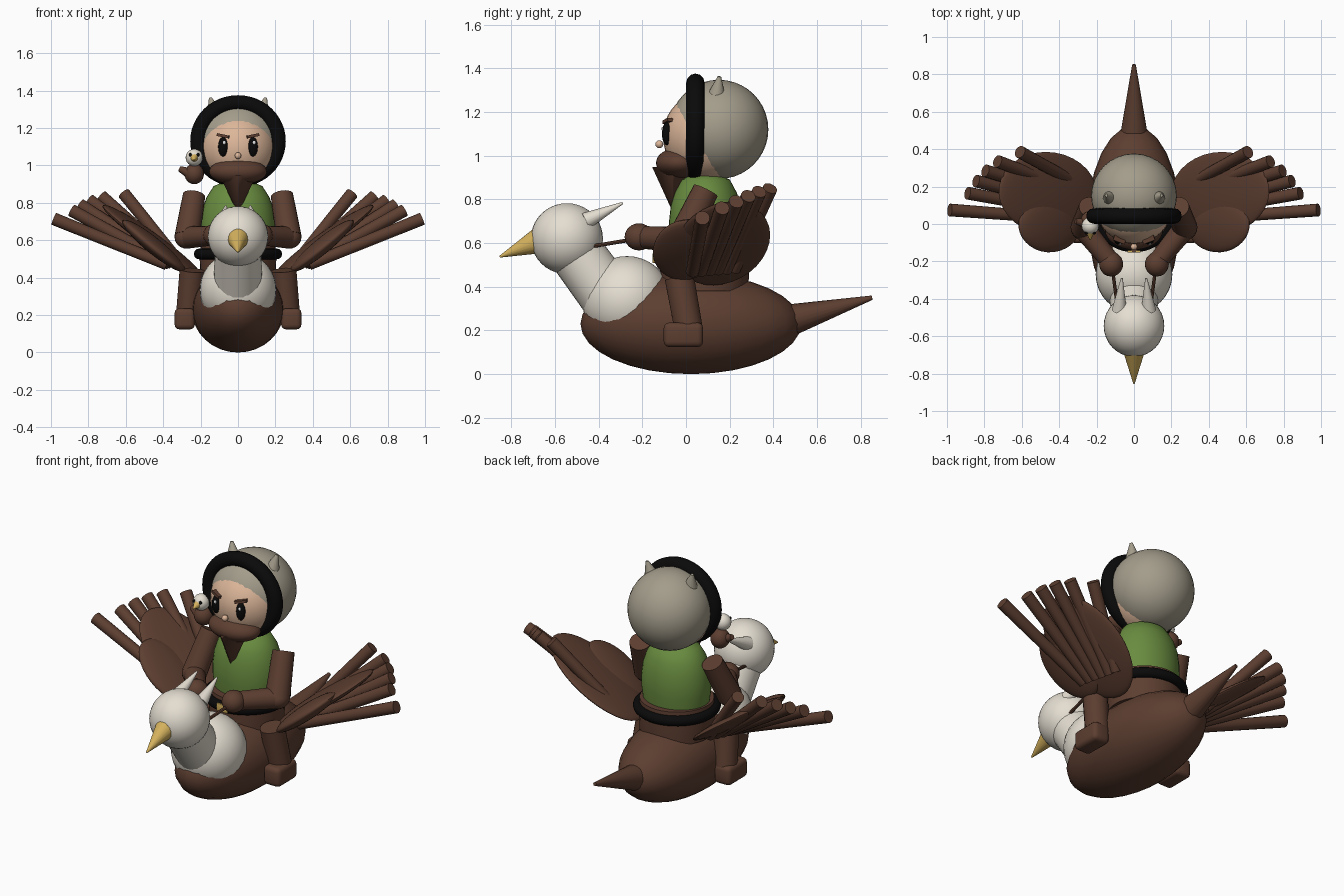
import bpy, bmesh, math
from mathutils import Vector, Matrix

if "Cube" in bpy.data.objects:
    bpy.data.objects.remove(bpy.data.objects["Cube"])


def material(name, rgb):
    m = bpy.data.materials.new(name)
    m.diffuse_color = (*rgb, 1)
    m.use_nodes = True
    m.node_tree.nodes["Principled BSDF"].inputs["Base Color"].default_value = m.diffuse_color
    return m


BROWN = material("brown", (0.108, 0.048, 0.03))
CREAM = material("cream white", (0.78, 0.73, 0.64))
GREY = material("helmet grey", (0.37, 0.335, 0.26))
SKIN = material("skin", (0.72, 0.47, 0.32))
GREEN = material("green", (0.14, 0.26, 0.05))
BLACK = material("black", (0.003, 0.003, 0.003))
YELLOW = material("yellow", (0.66, 0.44, 0.11))
WHITE = material("eye white", (0.9, 0.9, 0.9))


def finish(name, bm, mat, matrix=None, angle=40):
    if matrix:
        bmesh.ops.transform(bm, matrix=matrix, verts=bm.verts)
    bmesh.ops.recalc_face_normals(bm, faces=bm.faces)
    me = bpy.data.meshes.new(name)
    bm.to_mesh(me)
    bm.free()
    ob = bpy.data.objects.new(name, me)
    bpy.context.collection.objects.link(ob)
    me.materials.append(mat)
    bpy.ops.object.select_all(action='DESELECT')
    ob.select_set(True)
    bpy.context.view_layer.objects.active = ob
    bpy.ops.object.shade_smooth_by_angle(angle=math.radians(angle))
    return ob


def ball(name, loc, radii, mat, basis=None, seg=32, rings=20):
    bm = bmesh.new()
    bmesh.ops.create_uvsphere(bm, u_segments=seg, v_segments=rings, radius=1)
    m = Matrix.Translation(loc) @ (basis or Matrix()) @ Matrix.Diagonal((*radii, 1))
    return finish(name, bm, mat, m)


def rod(name, a, b, r1, r2, mat, seg=20):
    a, b = Vector(a), Vector(b)
    bm = bmesh.new()
    bmesh.ops.create_cone(bm, cap_ends=True, segments=seg, radius1=r1, radius2=r2,
                          depth=(b - a).length)
    q = (b - a).to_track_quat('Z', 'Y').to_matrix().to_4x4()
    return finish(name, bm, mat, Matrix.Translation((a + b) / 2) @ q)


def lathe(name, profile, loc, scale, mat, seg=36):
    bm = bmesh.new()
    vs = [bm.verts.new((r, 0, z)) for r, z in profile]
    es = [bm.edges.new(p) for p in zip(vs, vs[1:])]
    bmesh.ops.spin(bm, geom=vs + es, cent=(0, 0, 0), axis=(0, 0, 1),
                   angle=math.tau, steps=seg)
    bmesh.ops.remove_doubles(bm, verts=bm.verts, dist=1e-4)
    return finish(name, bm, mat, Matrix.Translation(loc) @ Matrix.Diagonal((*scale, 1)))


def ring(name, loc, major, minor, mat, rot=None):
    n = 12
    prof = [(major + minor * math.cos(math.tau * i / n), minor * math.sin(math.tau * i / n))
            for i in range(n + 1)]
    ob = lathe(name, prof, (0, 0, 0), (1, 1, 1), mat, 48)
    ob.data.transform(Matrix.Translation(loc) @ (rot or Matrix()))
    return ob


def box(name, loc, size, mat, bevel=0.0, rot=None):
    bm = bmesh.new()
    bmesh.ops.create_cube(bm, size=1)
    bmesh.ops.scale(bm, vec=size, verts=bm.verts)
    if bevel:
        bmesh.ops.bevel(bm, geom=bm.edges[:], offset=bevel, segments=3, profile=0.5,
                        affect='EDGES')
    return finish(name, bm, mat, Matrix.Translation(loc) @ (rot or Matrix()))


# Big bird: body, tail, chest, neck, head, beak
ball("bird_body", (0, 0.022, 0.23), (0.247, 0.505, 0.23), BROWN, seg=24, rings=16)
rod("bird_tail", (0, 0.45, 0.24), (0, 0.852, 0.35), 0.078, 0.01, BROWN)
ball("bird_chest", (0, -0.27, 0.335), (0.205, 0.205, 0.205), CREAM)
rod("bird_neck", (0, -0.33, 0.32), (0, -0.51, 0.565), 0.13, 0.125, CREAM, 28)
ball("bird_head", (0, -0.545, 0.62), (0.162, 0.165, 0.162), CREAM)
rod("bird_beak", (0, -0.675, 0.61), (0, -0.853, 0.537), 0.06, 0.004, YELLOW)
for s in (-1, 1):
    rod("bird_crest", (s * 0.078, -0.46, 0.7), (s * 0.065, -0.29, 0.783), 0.04, 0.005, CREAM)
    ball("bird_eye", (s * 0.081, -0.667, 0.68), (0.005, 0.005, 0.005), BLACK, seg=12, rings=8)

# Wings: two flattened blades and a fan of round feathers per side
TIPS = [(0.985, 0.075, 0.715), (0.89, 0.165, 0.76), (0.845, 0.23, 0.79),
        (0.795, 0.285, 0.815), (0.73, 0.335, 0.835), (0.61, 0.385, 0.85)]


def wing_basis(s, u, v):
    u = Vector((s * u[0], u[1], u[2])).normalized()
    w = u.cross(Vector((s * v[0], v[1], v[2]))).normalized()
    return Matrix((u, w.cross(u), w)).transposed().to_4x4()


for s in (-1, 1):
    ball("wing_blade", (s * 0.46, 0.165, 0.598), (0.325, 0.22, 0.035), BROWN,
         wing_basis(s, (0.80, 0.12, 0.58), (-0.08, 0.97, 0.08)))
    ball("wing_covert", (s * 0.45, 0.0, 0.57), (0.215, 0.152, 0.042), BROWN,
         wing_basis(s, (0.77, 0.05, 0.63), (-0.05, 0.97, 0.05)))
    for i, t in enumerate(TIPS):
        k = i / 5
        root = (s * (0.38 - 0.07 * k), 0.03 + 0.19 * k, 0.47 + 0.01 * k)
        rod("wing_feather", root, (s * t[0], t[1], t[2]), 0.03, 0.034, BROWN, 16)

# Rider: hips, belt, torso
lathe("rider_hips", [(0, 0.38), (0.2, 0.38), (0.205, 0.5), (0.2, 0.575), (0, 0.575)],
      (0, 0.085, 0), (1, 1, 1), BROWN)
ring("belt", (0, 0.085, 0.527), 0.207, 0.029, BLACK)
box("belt_buckle", (0, -0.147, 0.53), (0.07, 0.012, 0.045), YELLOW, 0.003)
lathe("rider_torso", [(0, 0.55), (0.185, 0.55), (0.197, 0.64), (0.197, 0.7), (0.188, 0.77),
                      (0.168, 0.83), (0.13, 0.89), (0.07, 0.915), (0, 0.92)],
      (0, 0.09, 0), (1, 0.85, 1), GREEN)

# Rider: legs, feet, arms, hands, reins
for s in (-1, 1):
    rod("rider_leg", (s * 0.245, -0.03, 0.44), (s * 0.268, 0.015, 0.19), 0.068, 0.065, BROWN)
    box("rider_foot", (s * 0.285, -0.012, 0.18), (0.108, 0.18, 0.112), BROWN, 0.025)
    elbow = (s * 0.272, -0.02, 0.615)
    rod("upper_arm", (s * 0.235, 0.09, 0.84), elbow, 0.06, 0.068, BROWN)
    ball("elbow", elbow, (0.067, 0.067, 0.06), BROWN, seg=20, rings=12)
    rod("forearm", elbow, (s * 0.135, -0.19, 0.625), 0.06, 0.052, BROWN)
    ball("hand", (s * 0.122, -0.215, 0.628), (0.064, 0.066, 0.062), BROWN, seg=20, rings=12)
    rod("rein", (s * 0.118, -0.22, 0.62), (s * 0.09, -0.43, 0.585), 0.009, 0.009, BROWN, 8)

# Rider: head, helmet with rim and small horns
ball("rider_face", (0, 0.1, 1.09), (0.206, 0.206, 0.206), SKIN)
ball("helmet", (0, 0.15, 1.12), (0.229, 0.227, 0.227), GREY)
ring("helmet_rim", (0, 0.043, 1.13), 0.206, 0.042, BLACK,
     Matrix.Diagonal((1.03, 1, 0.99, 1)) @ Matrix.Rotation(math.pi / 2, 4, 'X'))
for s in (-1, 1):
    rod("helmet_horn", (s * 0.127, 0.14, 1.28), (s * 0.148, 0.153, 1.362), 0.04, 0.008, GREY, 16)
    ball("rider_eye", (s * 0.08, -0.088, 1.1), (0.026, 0.022, 0.052), BLACK, seg=20, rings=12)
    ball("eye_glint", (s * 0.08 + 0.006, -0.107, 1.122), (0.008, 0.005, 0.01), WHITE,
         seg=10, rings=6)
    box("rider_brow", (s * 0.078, -0.083, 1.158), (0.066, 0.03, 0.015), BROWN,
        rot=Matrix.Rotation(-s * 0.2, 4, 'Y') @ Matrix.Rotation(s * 0.35, 4, 'Z'))
ball("rider_nose", (0, -0.122, 1.052), (0.018, 0.018, 0.018), SKIN, seg=14, rings=10)

# Neckerchief mask with hanging pointed end
ball("mask", (0, -0.03, 0.967), (0.155, 0.107, 0.07), BROWN)
point = rod("mask_point", (0, 0, 0.948), (0, 0, 0.765), 1, 0.12, BROWN, 4)
point.data.transform(Matrix.Translation((0, -0.06, 0)) @ Matrix.Diagonal((0.098, 0.095, 1, 1)))

# Small bird on the shoulder
X, Y = -0.234, 0.005
ball("chick_body", (X, Y + 0.01, 0.955), (0.052, 0.055, 0.055), BROWN, seg=20, rings=12)
ball("chick_head", (X, Y - 0.015, 1.042), (0.046, 0.046, 0.046), CREAM, seg=20, rings=12)
rod("chick_beak", (X, Y - 0.05, 1.04), (X, Y - 0.09, 1.03), 0.022, 0.003, YELLOW, 12)
for s in (-1, 1):
    ball("chick_eye", (X + s * 0.021, Y - 0.052, 1.057), (0.009, 0.009, 0.009), BLACK,
         seg=10, rings=8)
rod("chick_wing", (X - 0.03, Y, 0.96), (X - 0.078, Y + 0.01, 0.982), 0.028, 0.015, BROWN, 10)
